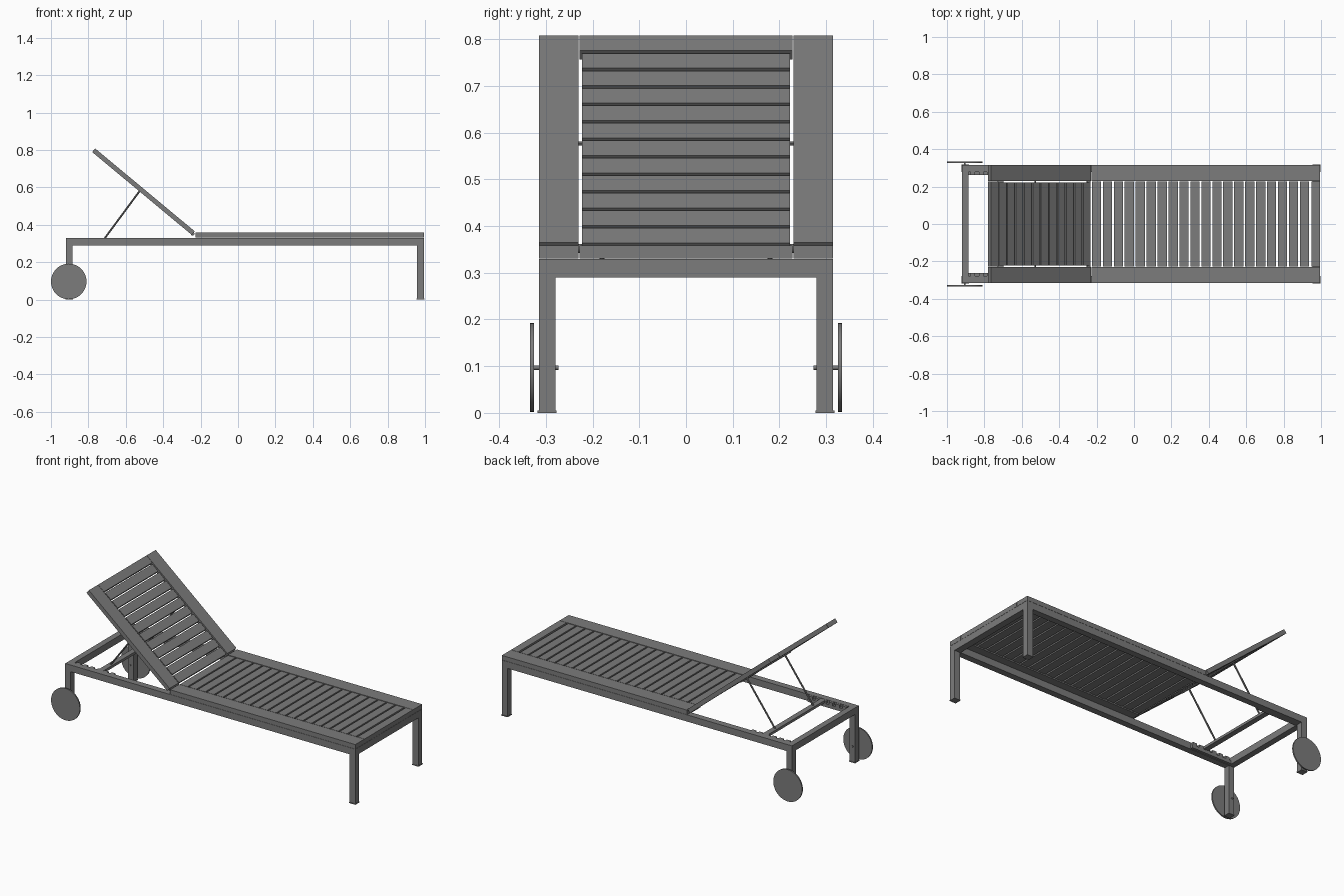
import bpy
import math
from mathutils import Vector, Matrix

cube = bpy.data.objects.get("Cube")
if cube:
    bpy.data.objects.remove(cube, do_unlink=True)

grey = bpy.data.materials.new("weathered_grey")
grey.use_nodes = True
COLOUR = (0.2, 0.2, 0.2, 1)
grey.diffuse_color = COLOUR
grey.node_tree.nodes["Principled BSDF"].inputs["Base Color"].default_value = COLOUR


def box(name, x, y, z, matrix=None):
    """Box spanning the (low, high) ranges, optionally moved by a matrix."""
    bpy.ops.mesh.primitive_cube_add(size=1)
    ob = bpy.context.object
    ob.name = name
    spans = (x, y, z)
    size = Matrix.Diagonal([s[1] - s[0] for s in spans] + [1])
    ob.data.transform(Matrix.Translation([sum(s) / 2 for s in spans]) @ size)
    if matrix:
        ob.data.transform(matrix)
    ob.data.materials.append(grey)
    return ob


def rod(name, a, b, radius, sides=12):
    """Cylinder between two points."""
    a, b = Vector(a), Vector(b)
    bpy.ops.mesh.primitive_cylinder_add(
        vertices=sides, radius=radius, depth=(b - a).length, location=(a + b) / 2,
        rotation=(b - a).to_track_quat("Z", "Y").to_euler())
    ob = bpy.context.object
    ob.name = name
    ob.data.materials.append(grey)
    bpy.ops.object.shade_smooth_by_angle(angle=math.radians(40))
    return ob


def side(s, low, high):
    """Mirror a y range to the side s."""
    return tuple(sorted((s * low, s * high)))


HALF, BOARD, SLAT = 0.315, 0.23, 0.223
REAR, FRONT = -0.92, 0.995
RAIL = (0.29, 0.33)
DECK = (0.331, 0.358)
PITCH, GAP = 0.0585, 0.009

# Base frame
box("foot_end_rail", (FRONT - 0.04, FRONT), (-0.277, 0.277), RAIL)
box("head_end_rail", (REAR, REAR + 0.036), (-0.277, 0.277), RAIL)
for s, label in ((1, "left"), (-1, "right")):
    box(label + "_side_rail", (REAR, FRONT), side(s, 0.277, HALF), RAIL)
    for end, x in (("foot", (FRONT - 0.038, FRONT)), ("head", (REAR, REAR + 0.036))):
        box(f"{label}_{end}_leg", x, side(s, 0.279, HALF), (0.004, RAIL[0]))
        box(f"{label}_{end}_leg_cap", (x[0] - 0.002, x[1] + 0.002),
            side(s, 0.277, 0.318), (0, 0.005))

    # Wheels and axles
    hub = (-0.905, 0.097)
    rod(label + "_wheel", (hub[0], s * 0.326, hub[1]), (hub[0], s * 0.334, hub[1]), 0.095, 48)
    rod(label + "_axle", (hub[0], s * 0.273, hub[1]), (hub[0], s * 0.327, hub[1]), 0.005)

    # Notched support strip
    box(label + "_notch_strip", (-0.885, -0.62), side(s, 0.262, 0.277), (0.293, 0.312))
    for i in range(6):
        x = -0.875 + i * 0.045
        box(label + "_notch_tooth", (x, x + 0.026), side(s, 0.262, 0.277), (0.312, 0.329))

    # Deck side board
    box(label + "_deck_board", (-0.228, FRONT), side(s, BOARD, HALF), DECK)

# Deck slats
box("deck_end_board", (0.948, FRONT), (-0.228, 0.228), DECK)
for i in range(20):
    x = -0.225 + i * PITCH
    box("deck_slat", (x, x + PITCH - GAP), (-0.226, 0.226), (0.335, 0.357))

# Reclined backrest, built flat along +x and then turned upward
LENGTH = 0.693
up = Vector((-0.535, 0, 0.445)).normalized()
normal = Vector((up.z, 0, -up.x))
tilt = Matrix((up, normal.cross(up), normal)).transposed().to_4x4()
tilt = Matrix.Translation((-0.247, 0, 0.346)) @ tilt
THICK = (0, 0.025)
for s, label in ((1, "left"), (-1, "right")):
    box(label + "_back_board", (0, LENGTH), side(s, BOARD, HALF), THICK, tilt)
box("back_top_board", (LENGTH - 0.05, LENGTH), (-0.228, 0.228), THICK, tilt)
for i in range(11):
    x = LENGTH - 0.054 - (i + 1) * PITCH
    box("back_slat", (x + GAP * 0.6, x + PITCH - GAP * 0.4), (-SLAT, SLAT), (0.002, 0.023), tilt)
for s in (1, -1):
    rod("back_hinge", (-0.243, s * 0.223, 0.352), (-0.243, s * 0.3, 0.352), 0.01)

# Backrest prop
box("prop_crossbar", (-0.73, -0.698), (-0.275, 0.275), (0.314, 0.329))
for s, label in ((1, "left"), (-1, "right")):
    rod(label + "_prop_rod", (-0.715, s * 0.18, 0.325), (-0.525, s * 0.18, 0.582), 0.005, 8)
rod("prop_pivot", (-0.527, -0.235, 0.577), (-0.527, 0.235, 0.577), 0.004, 8)
